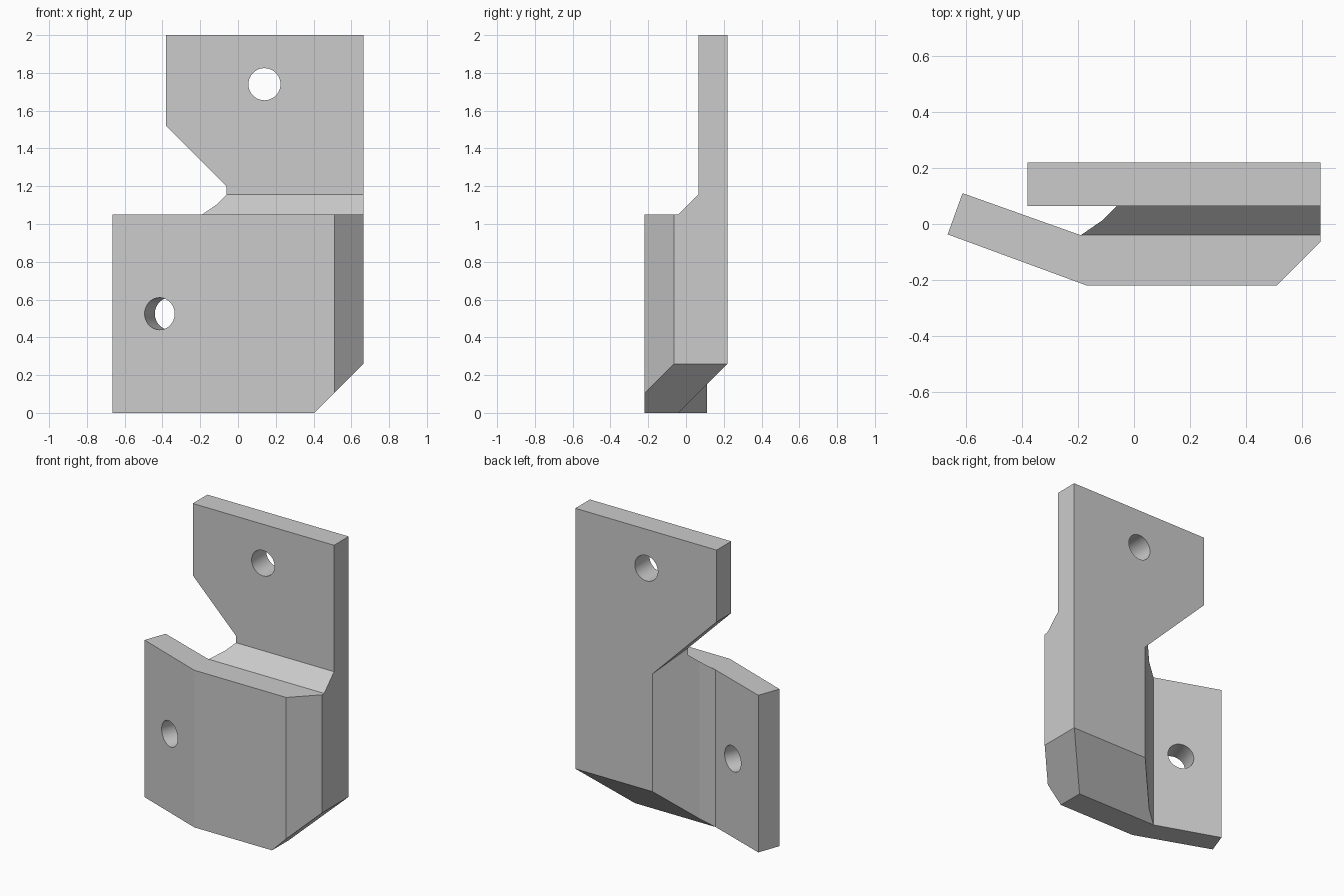
import bpy, bmesh
from math import radians, atan2
from mathutils import Vector

if "Cube" in bpy.data.objects:
    bpy.data.objects.remove(bpy.data.objects["Cube"])


def prism(name, points, to_3d, lo, hi):
    """Extrude a 2D profile between lo and hi; to_3d maps (a, b, depth) to space."""
    bm = bmesh.new()
    face = bm.faces.new([bm.verts.new(to_3d(a, b, lo)) for a, b in points])
    ext = bmesh.ops.extrude_face_region(bm, geom=[face])
    shift = Vector(to_3d(0, 0, hi)) - Vector(to_3d(0, 0, lo))
    bmesh.ops.translate(bm, vec=shift,
                        verts=[v for v in ext["geom"] if isinstance(v, bmesh.types.BMVert)])
    bmesh.ops.recalc_face_normals(bm, faces=bm.faces)
    mesh = bpy.data.meshes.new(name)
    bm.to_mesh(mesh)
    bm.free()
    obj = bpy.data.objects.new(name, mesh)
    bpy.context.collection.objects.link(obj)
    return obj


def combine(target, tool, operation):
    """Apply a boolean and discard the tool object."""
    mod = target.modifiers.new(operation, 'BOOLEAN')
    mod.operation, mod.object, mod.solver = operation, tool, 'EXACT'
    bpy.context.view_layer.objects.active = target
    bpy.ops.object.modifier_apply(modifier=mod.name)
    bpy.data.objects.remove(tool)


def drill(target, location, turn):
    bpy.ops.mesh.primitive_cylinder_add(vertices=48, radius=0.085, depth=0.5,
                                        location=location,
                                        rotation=(radians(90), 0, turn))
    bpy.context.object.hide_render = True
    combine(target, bpy.context.object, 'DIFFERENCE')


plan = lambda a, b, d: (a, b, d)
front = lambda a, b, d: (a, d, b)
side = lambda a, b, d: (d, a, b)
Y = 0.219

# Main block: plan outline trimmed by the stepped side profile
bracket = prism("bracket", [(-0.17, -Y), (0.51, -Y), (0.665, -0.064), (0.665, Y),
                            (0.094, Y), (-0.06, 0.065), (-0.11, 0.015),
                            (-0.19, -0.04)], plan, 0, 2)
combine(bracket, prism("side_trim", [(-0.4, 0), (-0.04, 0), (0.3, 0.34), (0.3, 2.0),
                                     (0.065, 2.0), (0.065, 1.155), (-0.04, 1.05),
                                     (-0.4, 1.05)], side, -1, 1), 'INTERSECT')

# Upper plate with the sloped lower left corner
combine(bracket, prism("upper_plate", [(-0.38, 2), (-0.38, 1.52), (0.094, 1.046),
                                       (0.665, 1.046), (0.665, 2)],
                       front, 0.065, Y), 'UNION')

# Angled side wing
combine(bracket, prism("wing", [(-0.665, -0.037), (-0.17, -Y), (-0.19, -0.04),
                                (-0.612, 0.11)], plan, 0, 1.05), 'UNION')

# Sloped cut under the right end
combine(bracket, prism("corner_cut", [(0.305, -0.1), (0.9, 0.495), (0.9, -0.1)],
                       front, -1, 1), 'DIFFERENCE')

# Bolt holes through plate and wing
drill(bracket, (0.14, 0.14, 1.74), 0)
drill(bracket, (-0.388, -0.055, 0.525), atan2(-0.182, 0.495))

bpy.ops.object.select_all(action='DESELECT')
bracket.select_set(True)
bpy.context.view_layer.objects.active = bracket
bpy.ops.object.shade_smooth_by_angle(angle=radians(9))
